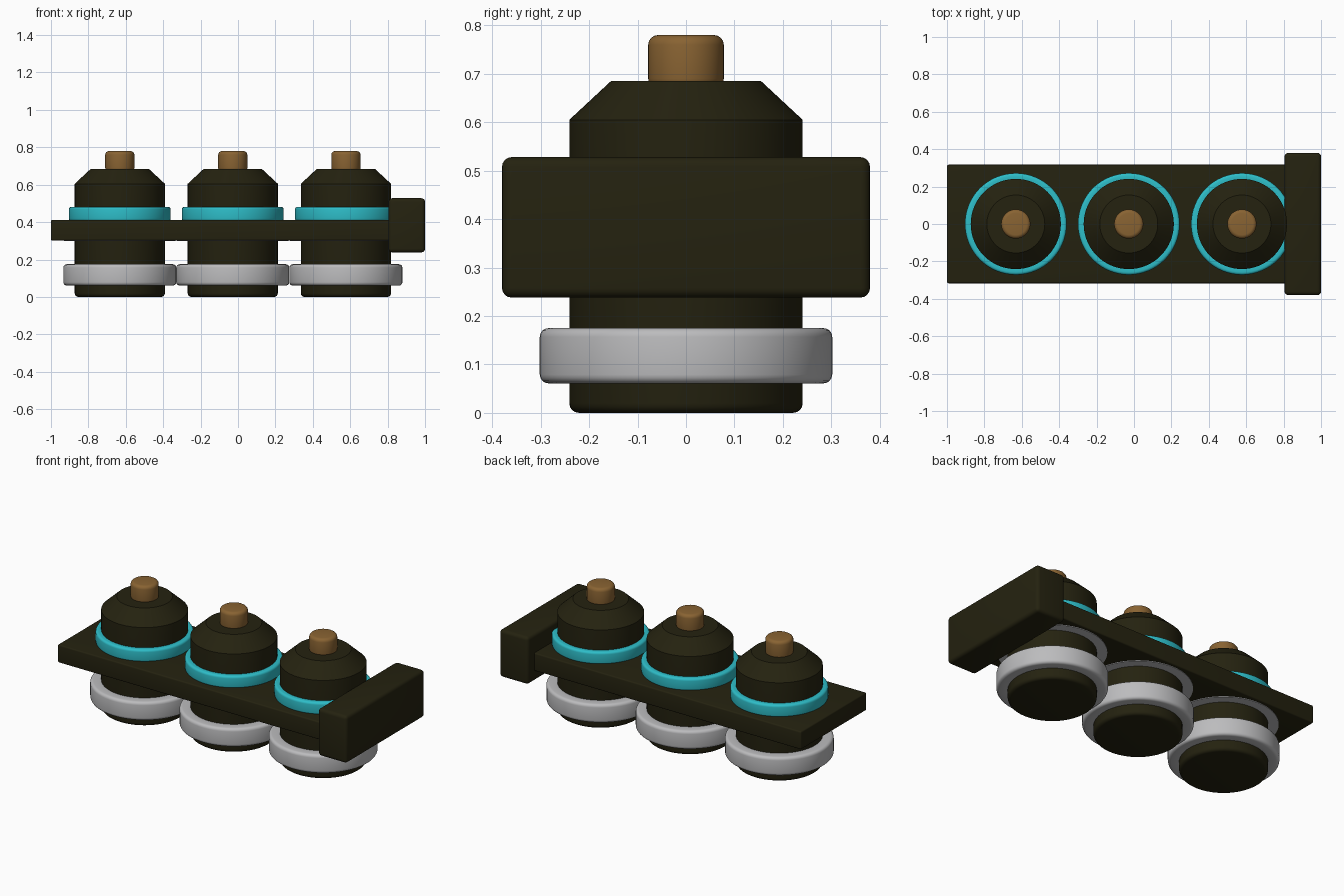
import bpy, bmesh, math

if "Cube" in bpy.data.objects:
    bpy.data.objects.remove(bpy.data.objects["Cube"])


def material(name, rgb):
    m = bpy.data.materials.new(name)
    m.diffuse_color = (*rgb, 1)
    m.use_nodes = True
    m.node_tree.nodes["Principled BSDF"].inputs["Base Color"].default_value = m.diffuse_color
    return m


DARK = material("dark_olive", (0.018, 0.016, 0.005))
CYAN = material("cyan", (0.027, 0.51, 0.58))
GREY = material("light_grey", (0.50, 0.50, 0.51))
BROWN = material("brown", (0.25, 0.125, 0.032))


def finish(name, bm, mat, bevel, limit=60):
    bmesh.ops.recalc_face_normals(bm, faces=bm.faces)
    mesh = bpy.data.meshes.new(name)
    bm.to_mesh(mesh)
    bm.free()
    mesh.materials.append(mat)
    ob = bpy.data.objects.new(name, mesh)
    bpy.context.collection.objects.link(ob)
    bpy.ops.object.select_all(action='DESELECT')
    ob.select_set(True)
    bpy.context.view_layer.objects.active = ob
    if bevel:
        b = ob.modifiers.new("rounded_edges", 'BEVEL')
        b.width, b.segments = bevel, 4
        b.limit_method, b.angle_limit = 'ANGLE', math.radians(limit)
        bpy.ops.object.modifier_apply(modifier=b.name)
    bpy.ops.object.shade_smooth_by_angle(angle=math.radians(30))
    return ob


def lathe(name, x, profile, mat, bevel=0, hollow=False, sides=64):
    """Turn (radius, z) points about a vertical axis at x; hollow closes the loop, else caps the ends."""
    bm = bmesh.new()
    rings = [[bm.verts.new((x + r * math.cos(2 * math.pi * i / sides),
                            r * math.sin(2 * math.pi * i / sides), z))
              for i in range(sides)] for r, z in profile]
    pairs = list(zip(rings, rings[1:]))
    if hollow:
        pairs.append((rings[-1], rings[0]))
    else:
        bm.faces.new(rings[0])
        bm.faces.new(rings[-1])
    for a, b in pairs:
        for i in range(sides):
            j = (i + 1) % sides
            bm.faces.new((a[i], a[j], b[j], b[i]))
    return finish(name, bm, mat, bevel)


def collar(name, x, inner, outer, z0, z1, mat, bevel=0):
    return lathe(name, x, [(inner, z0), (outer, z0), (outer, z1), (inner, z1)], mat, bevel, True)


def box(name, lo, hi, mat, bevel):
    bm = bmesh.new()
    bmesh.ops.create_cube(bm, size=1)
    for v in bm.verts:
        v.co = [(a + b) / 2 + c * (b - a) for a, b, c in zip(lo, hi, v.co)]
    return finish(name, bm, mat, bevel)


# Carrier plate and end block
box("carrier_plate", (-1, -0.317, 0.302), (0.85, 0.317, 0.412), DARK, 0.008)
box("end_block", (0.805, -0.38, 0.238), (1, 0.38, 0.528), DARK, 0.02)

# Three identical canisters
for n, x in enumerate((-0.632, -0.028, 0.577), 1):
    lathe(f"canister_body_{n}", x,
          [(0.241, 0), (0.241, 0.605), (0.155, 0.685)], DARK, 0.02)
    lathe(f"top_button_{n}", x, [(0.078, 0.67), (0.078, 0.78)], BROWN, 0.02)
    collar(f"upper_ring_{n}", x, 0.225, 0.272, 0.405, 0.482, CYAN, 0.014)
    collar(f"lower_ring_{n}", x, 0.225, 0.302, 0.061, 0.175, GREY, 0.018)
    # thin washer under the plate
    collar(f"under_washer_{n}", x, 0.235, 0.298, 0.298, 0.304, GREY)
